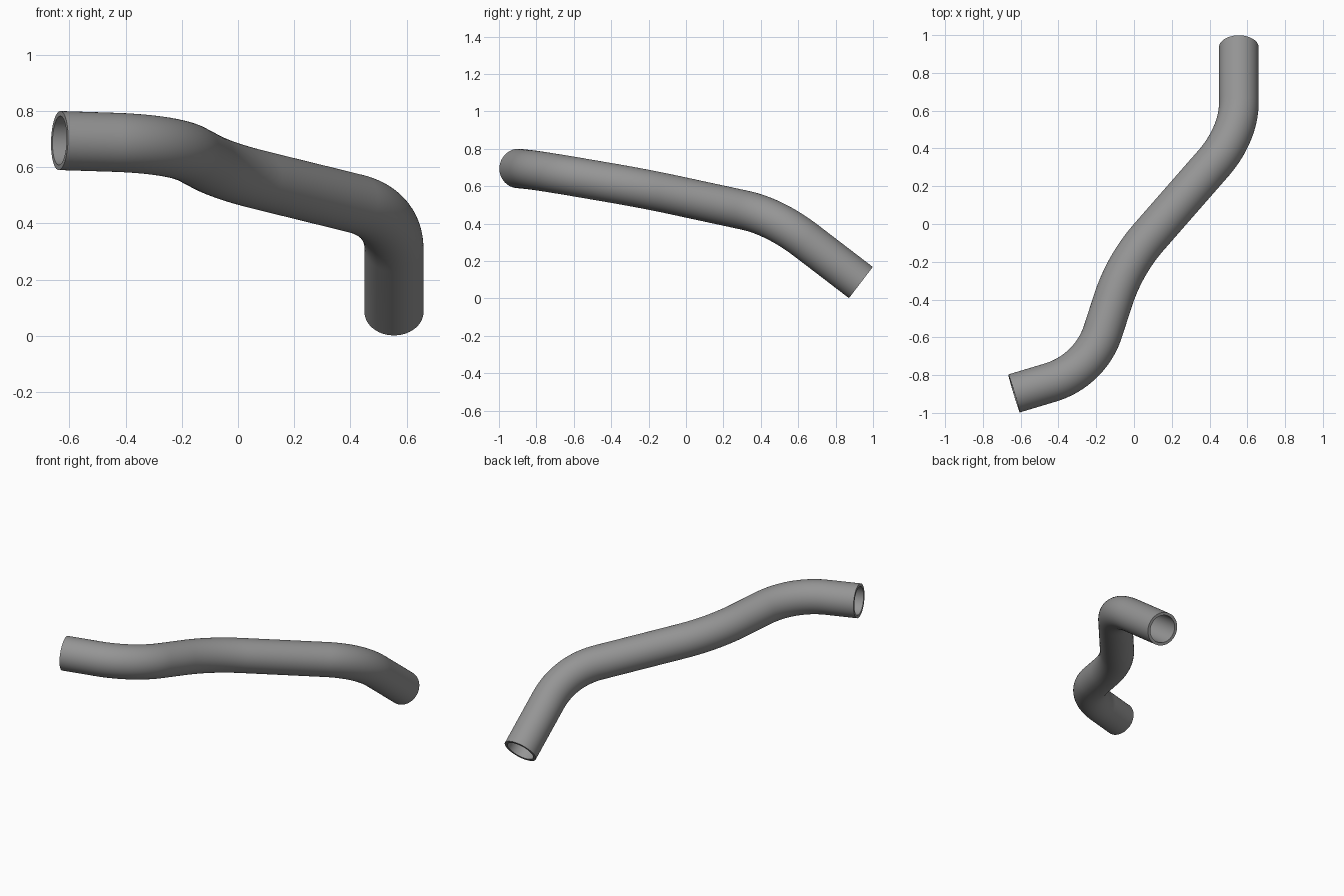
import bpy, bmesh
from math import cos, sin, tau, radians
from mathutils import Vector

cube = bpy.data.objects.get("Cube")
if cube:
    bpy.data.objects.remove(cube, do_unlink=True)

OUTER, INNER, SIDES, BEND_STEPS = 0.105, 0.087, 64, 20

# Grey material
grey = bpy.data.materials.new("plain grey")
grey.use_nodes = True
colour = (0.3, 0.3, 0.3, 1)
grey.diffuse_color = colour
grey.node_tree.nodes["Principled BSDF"].inputs["Base Color"].default_value = colour

# Centreline corners of the pipe
start, elbow_a, elbow_b, elbow_c, end = [Vector(p) for p in (
    (-0.635, -0.897, 0.695), (-0.232, -0.776, 0.682), (-0.05, -0.216, 0.586),
    (0.555, 0.475, 0.437), (0.555, 0.935, 0.085))]


def bend(before, corner, after, reach):
    """Circular arc that rounds a corner, as (point, tangent) pairs."""
    d1, d2 = (corner - before).normalized(), (after - corner).normalized()
    angle = d1.angle(d2)
    side = (d2 - d1 * d1.dot(d2)).normalized()
    radius = reach * (1 + cos(angle)) / sin(angle)
    first = corner - d1 * reach
    for i in range(BEND_STEPS + 1):
        a = angle * i / BEND_STEPS
        yield (first + d1 * radius * sin(a) + side * radius * (1 - cos(a)),
               d1 * cos(a) + side * sin(a))


path = [(start, (elbow_a - start).normalized())]
path += bend(start, elbow_a, elbow_b, 0.22)
path += bend(elbow_a, elbow_b, elbow_c, 0.20)
path += bend(elbow_b, elbow_c, end, 0.21)
path.append((end, (end - elbow_c).normalized()))

# Sweep outer and inner walls along the path without twisting
bm = bmesh.new()
walls = {OUTER: [], INNER: []}
tangent = path[0][1]
normal = tangent.cross(Vector((0, 0, 1))).normalized()
for point, direction in path:
    normal = tangent.rotation_difference(direction) @ normal
    tangent = direction
    across = tangent.cross(normal)
    for radius, rings in walls.items():
        rings.append([bm.verts.new(point + radius * (
            normal * cos(tau * k / SIDES) + across * sin(tau * k / SIDES)))
            for k in range(SIDES)])


def bridge(a, b):
    for k in range(SIDES):
        n = (k + 1) % SIDES
        bm.faces.new((a[k], a[n], b[n], b[k]))


for rings in walls.values():
    for a, b in zip(rings, rings[1:]):
        bridge(a, b)
# Flat rims at both open ends
for tip in (0, -1):
    bridge(walls[OUTER][tip], walls[INNER][tip])
bmesh.ops.recalc_face_normals(bm, faces=bm.faces)

mesh = bpy.data.meshes.new("bent_pipe")
bm.to_mesh(mesh)
bm.free()
mesh.materials.append(grey)
pipe = bpy.data.objects.new("bent_pipe", mesh)
bpy.context.collection.objects.link(pipe)

bpy.ops.object.select_all(action='DESELECT')
pipe.select_set(True)
bpy.context.view_layer.objects.active = pipe
bpy.ops.object.shade_smooth_by_angle(angle=radians(35))
